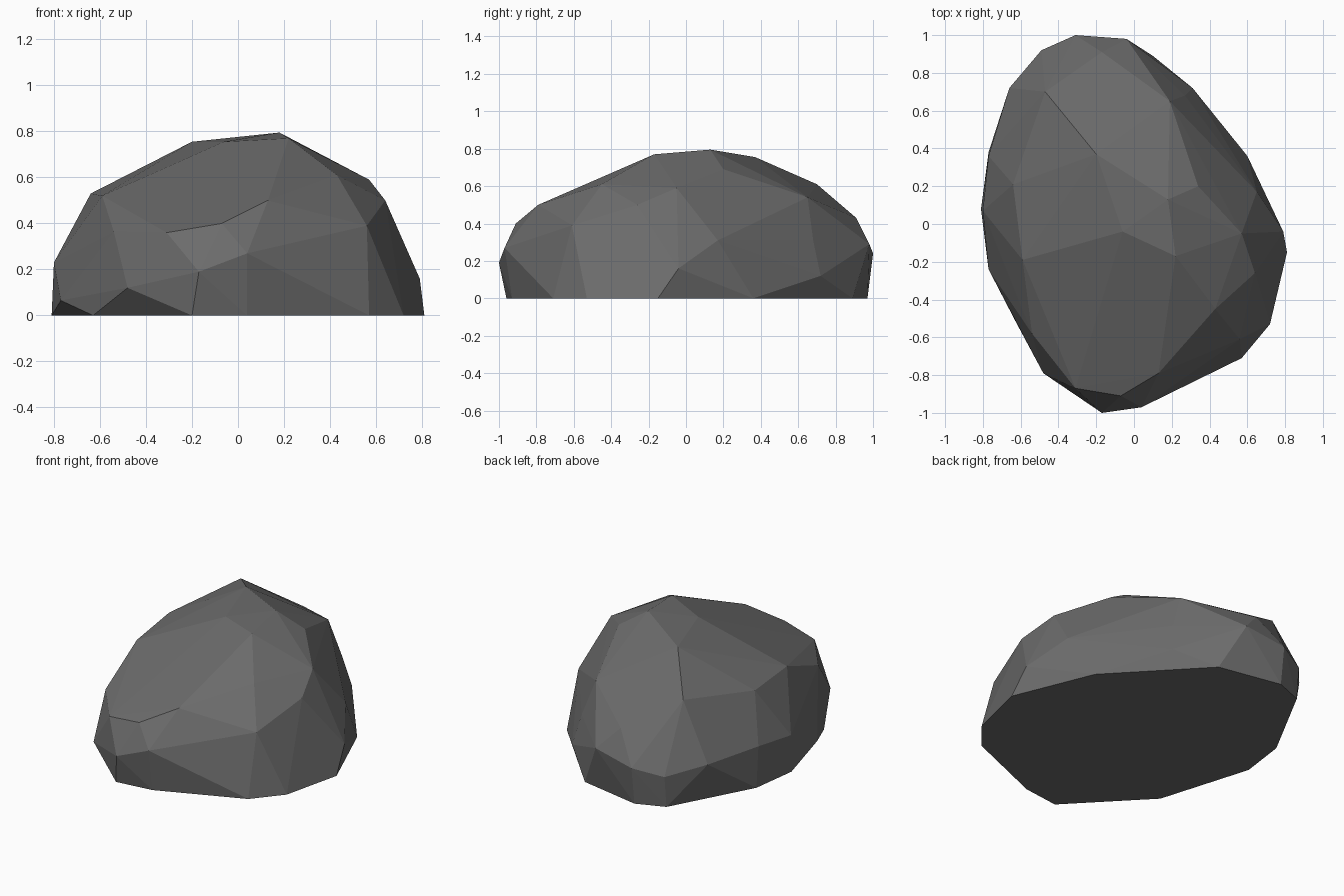
import bpy, bmesh

# Boulder: rough rings of chisel points, wrapped in a faceted hull
base = [(-.20, -.96), (.04, -.93), (.57, -.71), (.72, -.53), (.81, -.15), (.60, .36), (.10, .89),
        (-.31, .97), (-.49, .90), (-.77, .38), (-.81, .08), (-.63, -.51)]
low = [(-.17, -1.0, .19), (.04, -.97, .27), (.79, -.04, .16), (.31, .72, .12), (-.04, .98, .29),
       (-.31, 1.0, .24), (-.49, .92, .20), (-.66, .72, .25), (-.77, .36, .26),
       (-.80, .07, .23), (-.77, -.24, .065), (-.48, -.79, .12)]
middle = [(-.31, -.87, .36), (-.07, -.91, .40), (.13, -.79, .50), (.56, -.61, .39),
          (.64, -.26, .50), (.65, .17, .31), (.27, .68, .31), (-.17, .91, .43),
          (-.54, -.58, .365)]
crown = [(.43, -.45, .61), (.57, -.05, .59), (.34, .20, .69), (.19, .65, .54),
         (-.47, .70, .61), (-.64, .21, .53), (-.59, -.19, .52), (-.20, .37, .755),
         (.18, .13, .795), (.22, -.17, .77), (-.06, -.04, .755)]

bm = bmesh.new()
for p in [(x, y, 0) for x, y in base] + low + middle + crown:
    bm.verts.new(p)
hull = bmesh.ops.convex_hull(bm, input=bm.verts[:])
bmesh.ops.delete(bm, geom=[v for v in bm.verts if not v.link_faces], context='VERTS')
bmesh.ops.dissolve_limit(bm, angle_limit=0.02, verts=bm.verts[:], edges=bm.edges[:])
bmesh.ops.recalc_face_normals(bm, faces=bm.faces[:])

mesh = bpy.data.meshes.new("boulder")
bm.to_mesh(mesh)
bm.free()
stone = bpy.data.materials.new("dark grey stone")
stone.diffuse_color = (0.15, 0.15, 0.15, 1)
mesh.materials.append(stone)
bpy.context.collection.objects.link(bpy.data.objects.new("boulder", mesh))
